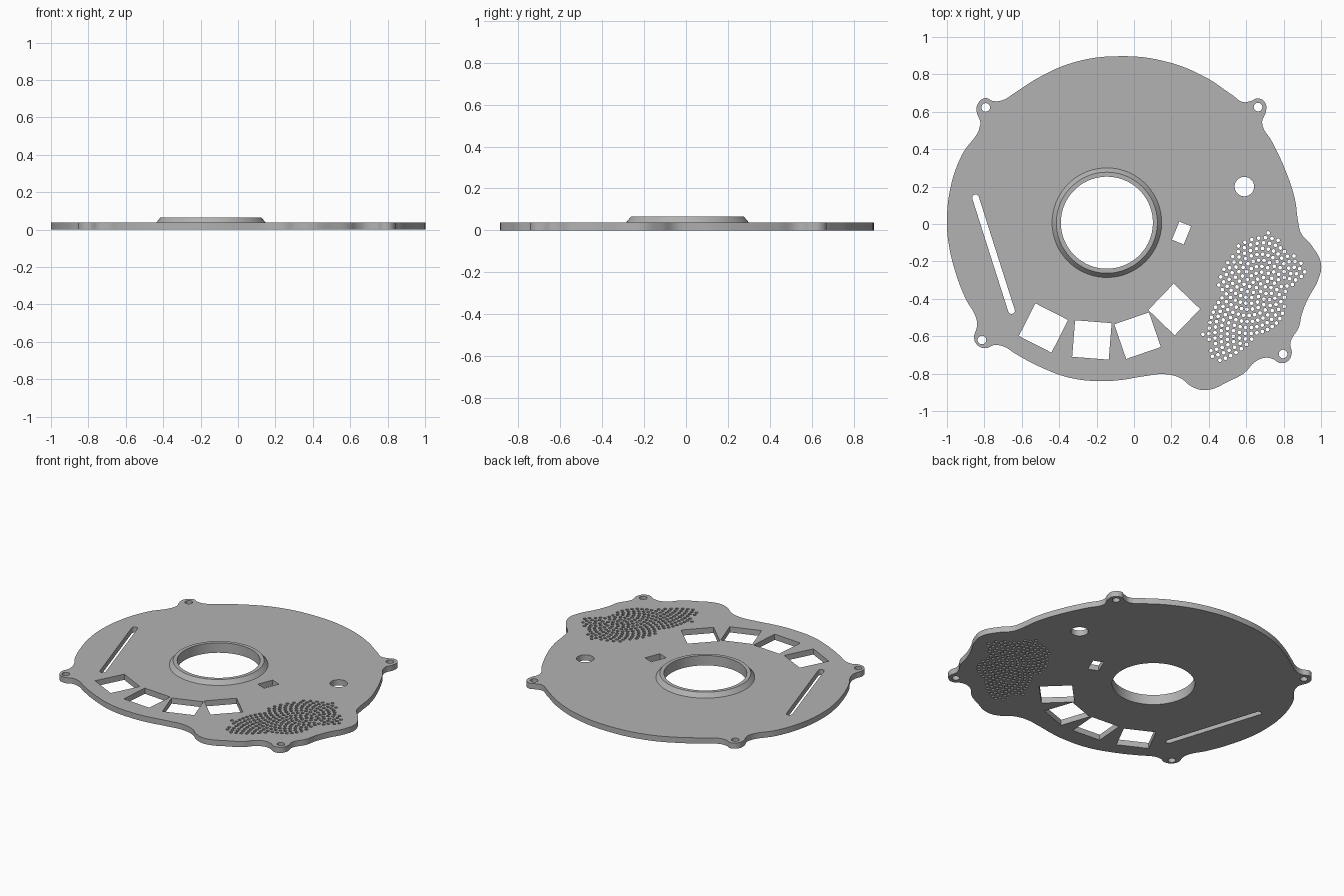
import bpy, bmesh, math
from mathutils import Matrix, Vector

cube = bpy.data.objects.get("Cube")
if cube:
    bpy.data.objects.remove(cube, do_unlink=True)

THICK = 0.037
TOP = 0.065
RING_CENTRE = (-0.145, 0.007)
RING_HOLE = 0.246

grey = bpy.data.materials.new("plain grey")
grey.use_nodes = True
colour = (0.45, 0.45, 0.45, 1)
grey.diffuse_color = colour
grey.node_tree.nodes["Principled BSDF"].inputs["Base Color"].default_value = colour


def circle(centre, radius, sides):
    steps = [math.tau * i / sides for i in range(sides)]
    return [(centre[0] + radius * math.cos(a), centre[1] + radius * math.sin(a)) for a in steps]


def rectangle(centre, width, height, degrees):
    turn = Matrix.Rotation(math.radians(degrees), 2)
    corners = ((-1, -1), (1, -1), (1, 1), (-1, 1))
    return [tuple(Vector(centre) + turn @ Vector((sx * width / 2, sy * height / 2)))
            for sx, sy in corners]


def slot(start, end, radius, sides=10):
    a, b = Vector(start), Vector(end)
    along = math.atan2(b.y - a.y, b.x - a.x)
    points = []
    for centre, begin in ((b, along - math.pi / 2), (a, along + math.pi / 2)):
        for i in range(sides + 1):
            t = begin + math.pi * i / sides
            points.append((centre.x + radius * math.cos(t), centre.y + radius * math.sin(t)))
    return points


def inside(p, polygon):
    odd = False
    for (ax, ay), (bx, by) in zip(polygon, polygon[1:] + polygon[:1]):
        if (ay > p[1]) != (by > p[1]) and p[0] < ax + (bx - ax) * (p[1] - ay) / (by - ay):
            odd = not odd
    return odd


def finish(name, bm):
    bmesh.ops.remove_doubles(bm, verts=bm.verts, dist=0.00002)
    bmesh.ops.recalc_face_normals(bm, faces=bm.faces)
    mesh = bpy.data.meshes.new(name)
    bm.to_mesh(mesh)
    bm.free()
    mesh.materials.clear()
    mesh.materials.append(grey)
    obj = bpy.data.objects.new(name, mesh)
    bpy.context.collection.objects.link(obj)
    bpy.ops.object.select_all(action="DESELECT")
    obj.select_set(True)
    bpy.context.view_layer.objects.active = obj
    bpy.ops.object.shade_smooth_by_angle(angle=math.radians(30))


# Plate rim: a smooth closed path through the lobes and screw tabs
rim = [
    (-1, 0), (-.98, .2), (-.92, .37), (-.822, .53), (-.842, .61), (-.832, .648),
    (-.795, .673), (-.75, .657), (-.7, .663), (-.64, .7), (-.5, .788), (-.315, .866),
    (-.08, .897), (.165, .87), (.38, .786), (.525, .69), (.583, .652), (.626, .658),
    (.663, .672), (.703, .645), (.705, .6), (.685, .54), (.738, .44), (.807, .294),
    (.86, .134), (.877, .016), (.893, -.048), (.952, -.118), (1, -.214), (.984, -.3),
    (.93, -.4), (.898, -.48), (.882, -.55), (.836, -.635), (.843, -.695), (.82, -.735),
    (.78, -.743), (.743, -.722), (.695, -.716), (.64, -.743), (.594, -.793), (.513, -.838),
    (.385, -.888), (.31, -.87), (.246, -.823), (.166, -.803), (.06, -.813), (-.07, -.834),
    (-.18, -.84), (-.34, -.823), (-.5, -.765), (-.64, -.69), (-.69, -.658), (-.745, -.647),
    (-.795, -.664), (-.84, -.645), (-.855, -.605), (-.84, -.55), (-.845, -.5), (-.9, -.4),
    (-.957, -.25), (-.99, -.11),
]

# Openings: ring, screw holes, round port, slot, four windows, small window
holes = [circle(RING_CENTRE, RING_HOLE, 96), circle((.59, .2), .052, 40)]
holes += [circle(c, .023, 24) for c in
          ((-.793, .623), (.663, .625), (-.813, -.62), (.797, -.695))]
holes.append(slot((-.847, .14), (-.655, -.463), .018))
for centre, degrees in (((-.484, -.556), -27), ((-.225, -.62), -4.5),
                        ((.019, -.597), 19), ((.215, -.457), 46)):
    holes.append(rectangle(centre, .196, .196, degrees))
holes.append(rectangle((.254, -.048), .068, .105, -22))

# Perforated grille: spiral of small holes kept inside a blob
blob = [(.70, -.03), (.75, -.055), (.83, -.135), (.9, -.2), (.92, -.25), (.86, -.33),
        (.82, -.38), (.81, -.46), (.78, -.54), (.72, -.59), (.65, -.61), (.6, -.68),
        (.46, -.745), (.41, -.73), (.41, -.64), (.36, -.58), (.41, -.48), (.45, -.37),
        (.45, -.26), (.5, -.17), (.57, -.1), (.65, -.075)]
golden = math.pi * (3 - math.sqrt(5))
for n in range(1, 1000):
    r = .0175 * math.sqrt(n)
    p = (.785 + r * math.cos(n * golden), -.31 + r * math.sin(n * golden))
    if inside(p, blob):
        holes.append(circle(p, .0105, 8))

# Plate: filled and extruded flat curve
curve = bpy.data.curves.new("plate_curve", "CURVE")
curve.dimensions = "2D"
curve.fill_mode = "BOTH"
curve.extrude = THICK / 2
curve.resolution_u = 6
spline = curve.splines.new("BEZIER")
spline.bezier_points.add(len(rim) - 1)
for point, (x, y) in zip(spline.bezier_points, rim):
    point.co = (x, y, 0)
    point.handle_left_type = point.handle_right_type = "AUTO"
spline.use_cyclic_u = True
for outline in holes:
    spline = curve.splines.new("POLY")
    spline.points.add(len(outline) - 1)
    for point, (x, y) in zip(spline.points, outline):
        point.co = (x, y, 0, 1)
    spline.use_cyclic_u = True
helper = bpy.data.objects.new("plate_curve", curve)
bpy.context.collection.objects.link(helper)
bpy.context.view_layer.update()
graph = bpy.context.evaluated_depsgraph_get()
solid = bpy.data.meshes.new_from_object(helper.evaluated_get(graph))
bm = bmesh.new()
bm.from_mesh(solid)
bmesh.ops.translate(bm, verts=bm.verts, vec=(0, 0, THICK / 2))
bpy.data.objects.remove(helper, do_unlink=True)
bpy.data.meshes.remove(solid)
finish("plate", bm)

# Raised collar with a sloped outer side
bm = bmesh.new()
profile = ((RING_HOLE, THICK), (RING_HOLE, TOP), (.27, TOP), (.293, THICK))
loops = [[bm.verts.new((x, y, z)) for x, y in circle(RING_CENTRE, r, 96)] for r, z in profile]
for low, high in zip(loops, loops[1:]):
    for i in range(96):
        j = (i + 1) % 96
        bm.faces.new((low[i], low[j], high[j], high[i]))
bmesh.ops.recalc_face_normals(bm, faces=bm.faces)
finish("collar", bm)
